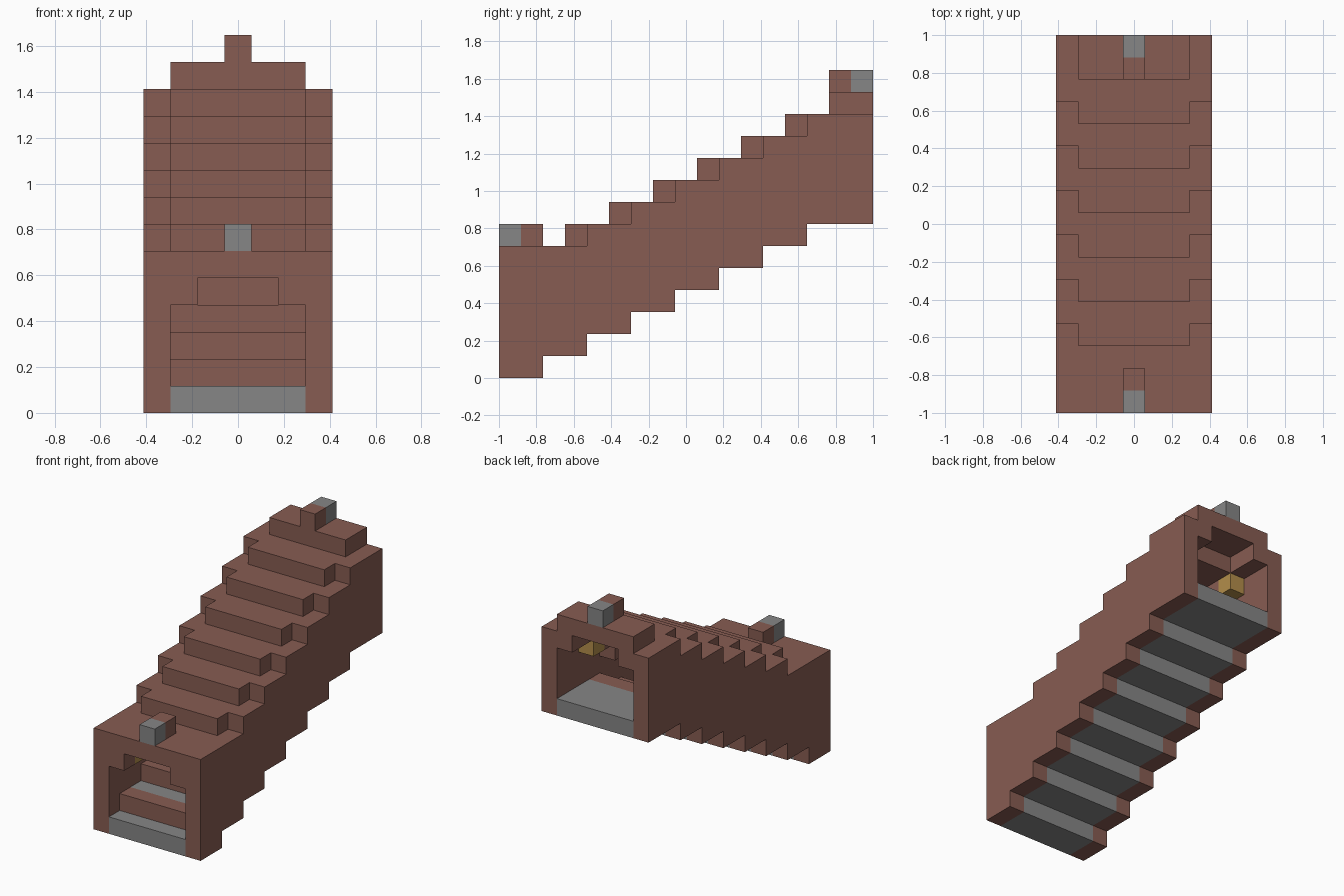
import bpy
import bmesh

cube = bpy.data.objects.get("Cube")
if cube:
    bpy.data.objects.remove(cube, do_unlink=True)

U = 2 / 17  # one block


def material(name, rgb):
    m = bpy.data.materials.new(name)
    m.use_nodes = True
    colour = (*rgb, 1)
    m.diffuse_color = colour
    m.node_tree.nodes["Principled BSDF"].inputs["Base Color"].default_value = colour
    return m


brown = material("brown_brick", (0.243, 0.107, 0.084))
grey = material("grey_stone", (0.238, 0.238, 0.238))
gold = material("gold_lamp", (0.45, 0.27, 0.07))


def finish(name, bm, mat):
    bmesh.ops.recalc_face_normals(bm, faces=bm.faces)
    mesh = bpy.data.meshes.new(name)
    bm.to_mesh(mesh)
    bm.free()
    mesh.materials.append(mat)
    obj = bpy.data.objects.new(name, mesh)
    bpy.context.collection.objects.link(obj)


def place(x, y, z):
    return (x * U, y * U - 1, z * U)


def prism(name, outline, x0, x1, mat):
    """Extrude a (y, z) outline from x0 to x1, in blocks."""
    bm = bmesh.new()
    a = [bm.verts.new(place(x0, y, z)) for y, z in outline]
    b = [bm.verts.new(place(x1, y, z)) for y, z in outline]
    bm.faces.new(a)
    bm.faces.new(b)
    for i in range(len(a)):
        j = (i + 1) % len(a)
        bm.faces.new((a[i], a[j], b[j], b[i]))
    finish(name, bm, mat)


def box(name, x0, x1, y0, y1, z0, z1, mat):
    prism(name, [(y0, z0), (y1, z0), (y1, z1), (y0, z1)], x0, x1, mat)


# Side walls with stepped top and bottom edges
bottom = [(0, 0)]
for i in range(1, 8):
    bottom += [(2 * i, i - 1), (2 * i, i)]
bottom.append((17, 7))
top = [(17, 12)]
for z in range(12, 6, -1):
    y = 2 * z - 10
    top += [(y, z), (y, z - 1)]
top.append((0, 6))
for side, x in (("right", -3.5), ("left", 2.5)):
    prism(side + "_wall", bottom + top, x, x + 1, brown)

# Grey floor slabs with a brown stair block on each
for i in range(8):
    end = 17 if i == 7 else 2 * i + 2
    box("floor_slab", -2.5, 2.5, 2 * i, end, i, i + 1, grey)
    if i < 7:
        box("stair_block", -2.5, 2.5, 2 * i + 1, 2 * i + 2, i + 1, i + 2, brown)

# Stepped roof, with ledges below its edges; lamps fill gaps in the ledges
lamps = {6: 1, 12: 14}
for z in range(6, 14):
    y0, y1 = (0 if z == 6 else 2 * z - 11), 2 * z - 9
    box("roof_slab", -2.5, 2.5, y0, y1, z - 1, z, brown)
    for x in (-2.5, 1.5):
        lamp = lamps.get(z)
        if lamp is None:
            box("ceiling_ledge", x, x + 1, y0, y1, z - 2, z - 1, brown)
            continue
        box("lamp", x, x + 1, lamp, lamp + 1, z - 2, z - 1, gold)
        for a, b in ((y0, lamp), (lamp + 1, y1)):
            if b > a:
                box("ceiling_ledge", x, x + 1, a, b, z - 2, z - 1, brown)

# Keystones above the two openings
for end, z, stone, brick in (("front", 6, 0, 1), ("back", 13, 16, 15)):
    box(end + "_keystone", -0.5, 0.5, stone, stone + 1, z, z + 1, grey)
    box(end + "_keystone_base", -0.5, 0.5, brick, brick + 1, z, z + 1, brown)
